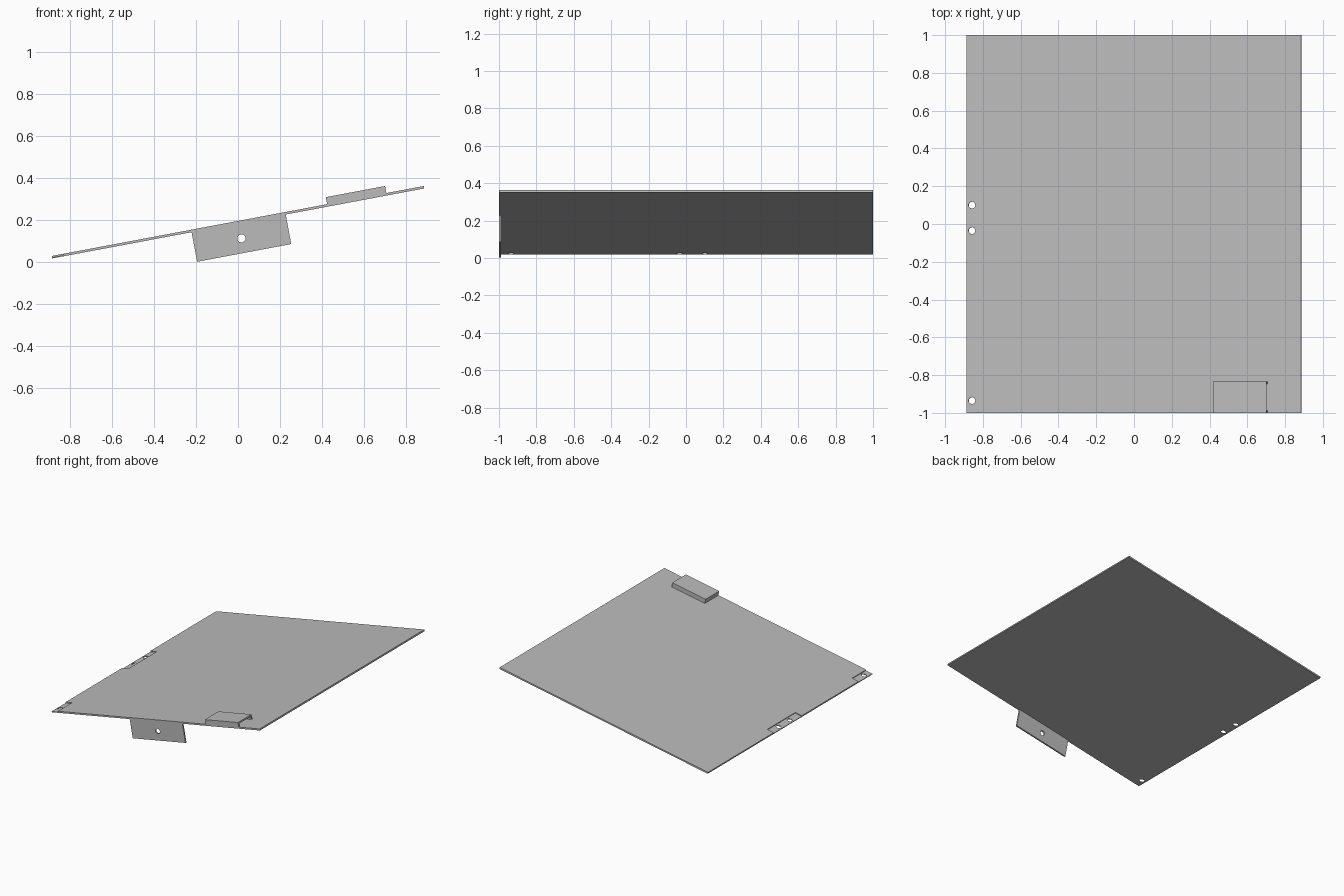
import bpy
import math
from mathutils import Matrix, Vector

if "Cube" in bpy.data.objects:
    bpy.data.objects.remove(bpy.data.objects["Cube"], do_unlink=True)

# Plain sheet metal material
metal = bpy.data.materials.new("grey metal")
metal.use_nodes = True
grey = (0.5, 0.5, 0.5, 1)
metal.diffuse_color = grey
metal.node_tree.nodes["Principled BSDF"].inputs["Base Color"].default_value = grey

# The sheet is tilted about y; parts are laid out flat, then tilted
TILT = Matrix.Translation((0, 0, 0.19)) @ Matrix.Rotation(-math.radians(10.65), 4, "Y")
U, T = 0.901, 0.006  # half width and half thickness of the sheet


def box(name, low, high):
    low, high = Vector(low), Vector(high)
    bpy.ops.mesh.primitive_cube_add(size=1)
    ob = bpy.context.object
    ob.name = name
    ob.data.transform(Matrix.Translation((low + high) / 2) @ Matrix.Diagonal((*(high - low), 1)))
    ob.data.materials.append(metal)
    return ob


def drill(name, centre, radius, turn=0):
    bpy.ops.mesh.primitive_cylinder_add(vertices=32, radius=radius, depth=0.1)
    ob = bpy.context.object
    ob.name = name
    ob.data.transform(Matrix.Translation(centre) @ Matrix.Rotation(turn, 4, "X"))
    ob.data.materials.append(metal)
    return ob


def combine(target, tool, operation):
    mod = target.modifiers.new(tool.name, "BOOLEAN")
    mod.operation = operation
    mod.solver = "EXACT"
    mod.object = tool
    bpy.context.view_layer.objects.active = target
    bpy.ops.object.modifier_apply(modifier=mod.name)
    tool.hide_render = True
    bpy.data.objects.remove(tool, do_unlink=True)


# Main sheet with shallow pockets along the low edge
panel = box("panel", (-U, -1, -T), (U, 1, T))
for start, end in ((-1.1, -0.83), (-0.14, 0.20)):
    combine(panel, box("pocket_cutter", (-1, start, 0), (-0.845, end, 0.1)), "DIFFERENCE")

# Screw holes in the pockets
for y in (-0.935, -0.035, 0.10):
    combine(panel, drill("hole_cutter", (-0.873, y, 0), 0.018), "DIFFERENCE")

# Bent down flange on the front edge, with a hole
flange = box("front_flange", (-0.226, -1, -0.149), (0.23, -0.988, 0))
combine(flange, drill("flange_hole_cutter", (0.002, -1, -0.079), 0.019, math.pi / 2), "DIFFERENCE")
combine(panel, flange, "UNION")

# Raised cover on the top, open at its high end
cover = box("cover", (0.433, -1, 0), (0.72, -0.835, 0.04))
combine(cover, box("cover_cutter", (0.445, -0.988, -0.1), (0.9, -0.847, 0.028)), "DIFFERENCE")
combine(panel, cover, "UNION")

panel.name = "bent_sheet_panel"
panel.data.transform(TILT)
